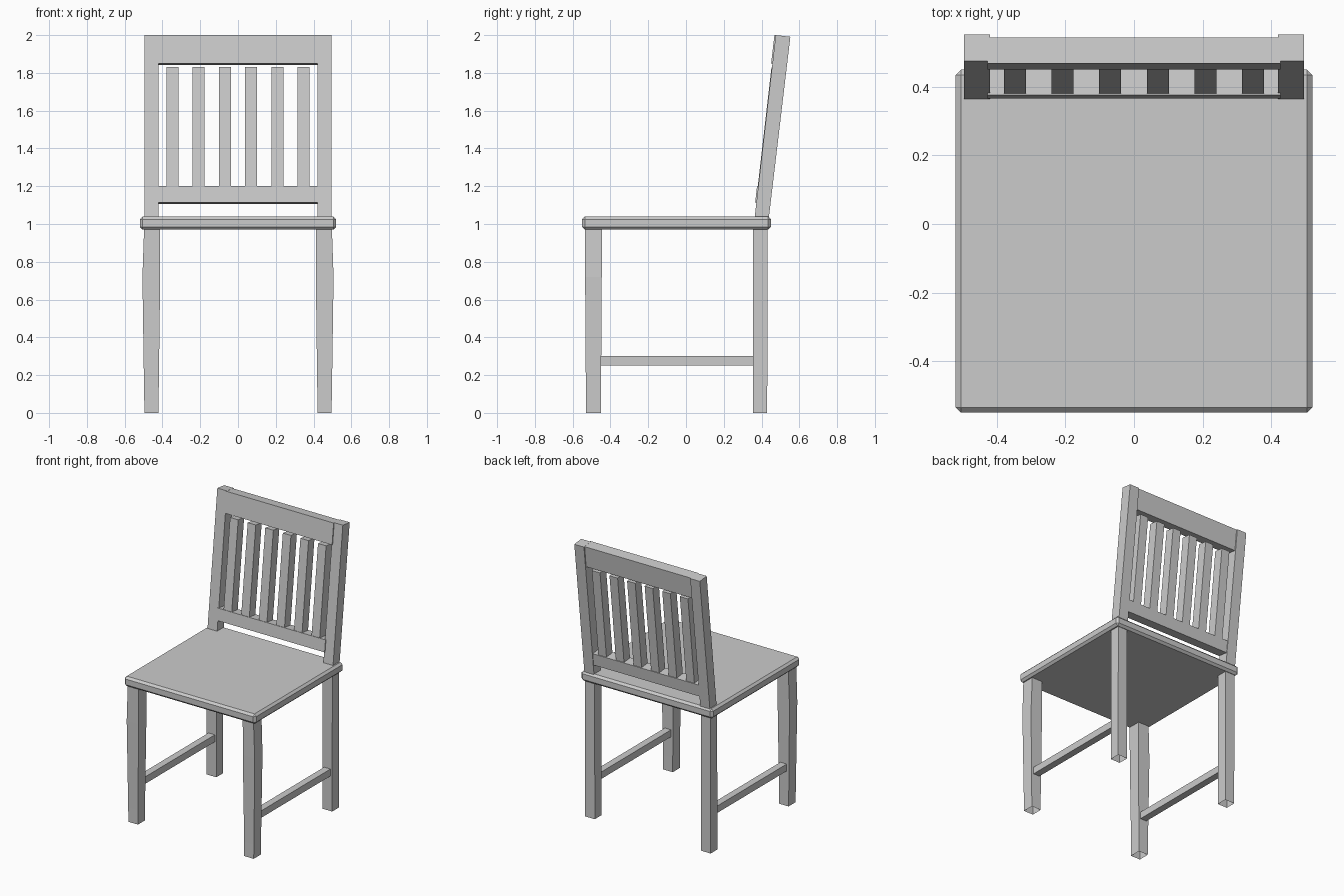
import bpy, bmesh, math

if "Cube" in bpy.data.objects:
    bpy.data.objects.remove(bpy.data.objects["Cube"])

LEAN = 0.115                       # backward slope of the chair back
ANG = math.atan(LEAN)


def loft(name, rings, open_start=False, mirror=False):
    """Skin four-point rings into a solid bar."""
    bm = bmesh.new()
    vs = [[bm.verts.new(p) for p in r] for r in rings]
    for a, b in zip(vs, vs[1:]):
        for i in range(4):
            j = (i + 1) % 4
            bm.faces.new((a[i], a[j], b[j], b[i]))
    bm.faces.new(vs[-1])
    cap = bm.faces.new(vs[0][::-1])
    bmesh.ops.recalc_face_normals(bm, faces=bm.faces[:])
    if open_start:
        bmesh.ops.delete(bm, geom=[cap], context='FACES_ONLY')
    me = bpy.data.meshes.new(name)
    bm.to_mesh(me)
    bm.free()
    ob = bpy.data.objects.new(name, me)
    bpy.context.collection.objects.link(ob)
    if mirror:
        ob.modifiers.new("mirror", 'MIRROR').use_bisect_axis[0] = False
    return ob


def flat(x0, x1, y0, y1, z):
    return [(x0, y0, z), (x1, y0, z), (x1, y1, z), (x0, y1, z)]


def leaning(x0, x1, z, thick, offset=0.0):
    """Ring square to the leaning back, with its front edge at height z."""
    y = 0.475 + LEAN * (z - 2.0) + offset
    yb, zb = y + thick * math.cos(ANG), z - thick * math.sin(ANG)
    return [(x0, y, z), (x1, y, z), (x1, yb, zb), (x0, yb, zb)]


# Seat with chamfered edges
seat = loft("seat", [flat(-0.52, 0.52, -0.55, 0.45, 0.97),
                     flat(-0.52, 0.52, -0.55, 0.45, 1.04)])
bev = seat.modifiers.new("chamfer", 'BEVEL')
bev.width, bev.segments = 0.015, 1

# Front legs, slightly swollen below the seat
loft("front_legs", [flat(0.42, 0.495, -0.53, -0.45, 0.0),
                    flat(0.42, 0.497, -0.53, -0.45, 0.1),
                    flat(0.412, 0.506, -0.534, -0.446, 0.72),
                    flat(0.412, 0.497, -0.535, -0.444, 0.98)],
     open_start=True, mirror=True)

# Rear legs bending into the back posts
loft("rear_legs_and_posts", [flat(0.42, 0.496, 0.355, 0.43, 0.0),
                             flat(0.42, 0.496, 0.356, 0.431, 0.97),
                             leaning(0.42, 0.496, 2.0, 0.078)],
     open_start=True, mirror=True)

# Side stretchers
loft("side_stretchers", [[(x, y, z) for x, z in
                          ((0.432, 0.25), (0.482, 0.25), (0.482, 0.30), (0.432, 0.30))]
                         for y in (-0.455, 0.36)], mirror=True)

# Back rails
for name, z0, z1 in (("lower_rail", 1.115, 1.2), ("top_rail", 1.85, 2.0)):
    loft(name, [leaning(-0.428, 0.428, z, 0.077, -0.007) for z in (z0, z1)])

# Back slats, stopping just short of the top rail
for i in range(6):
    x = (i - 2.5) * 0.139
    loft(f"back_slat_{i + 1}", [leaning(x - 0.032, x + 0.032, z, 0.068, -0.003)
                                for z in (1.19, 1.83)])
